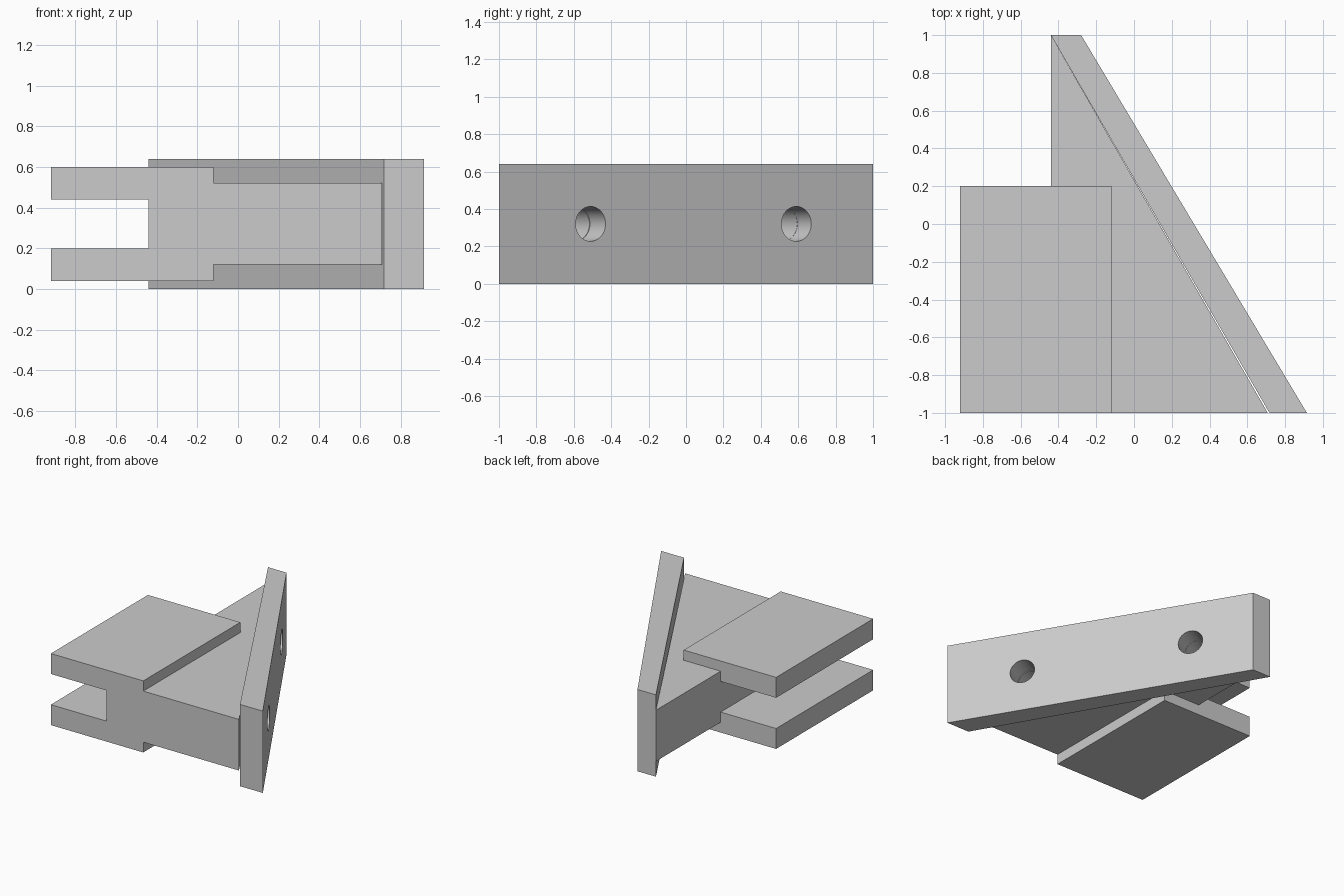
import bpy
import bmesh
import math
from mathutils import Vector

if "Cube" in bpy.data.objects:
    bpy.data.objects.remove(bpy.data.objects["Cube"], do_unlink=True)

GREY = (0.6, 0.6, 0.6, 1.0)
grey = bpy.data.materials.new("plain grey")
grey.use_nodes = True
grey.diffuse_color = GREY
grey.node_tree.nodes["Principled BSDF"].inputs["Base Color"].default_value = GREY


def finish(name, bm):
    """Turn a bmesh into a linked grey object."""
    bmesh.ops.recalc_face_normals(bm, faces=bm.faces)
    mesh = bpy.data.meshes.new(name)
    bm.to_mesh(mesh)
    bm.free()
    mesh.materials.append(grey)
    obj = bpy.data.objects.new(name, mesh)
    bpy.context.collection.objects.link(obj)
    return obj


def prism(name, outline, z0, z1):
    """Extrude a plan outline from z0 up to z1."""
    bm = bmesh.new()
    base = bm.faces.new([bm.verts.new((x, y, z0)) for x, y in outline])
    side = bmesh.ops.extrude_face_region(bm, geom=[base])["geom"]
    top = [v for v in side if isinstance(v, bmesh.types.BMVert)]
    bmesh.ops.translate(bm, verts=top, vec=(0, 0, z1 - z0))
    return finish(name, bm)


def combine(target, tool, operation):
    mod = target.modifiers.new(operation, 'BOOLEAN')
    mod.operation = operation
    mod.solver = 'EXACT'
    mod.object = tool
    bpy.context.view_layer.objects.active = target
    bpy.ops.object.modifier_apply(modifier=mod.name)


# Triangular core with two slabs forming the open jaw
body = prism("wedge_body", [(-0.44, -1), (0.708, -1), (-0.44, 1)], 0.12, 0.52)
for z0 in (0.04, 0.44):
    slab = prism("jaw_slab", [(-0.92, -1), (-0.12, -1), (-0.12, 0.2), (-0.92, 0.2)],
                 z0, z0 + 0.16)
    combine(body, slab, 'UNION')
    bpy.data.objects.remove(slab, do_unlink=True)

# Slanted mounting plate
outer_front, outer_back = Vector((0.915, -1, 0)), Vector((-0.28, 1, 0))
plate = prism("mounting_plate", [(0.717, -1), outer_front.xy, outer_back.xy, (-0.44, 1)],
              0, 0.64)

# Blind bolt holes square to the plate
along = outer_back - outer_front
normal = Vector((along.y, -along.x, 0)).normalized()
DEPTH = 0.38
for y in (-0.51, 0.59):
    mouth = outer_front + along * ((y + 1) / 2) + Vector((0, 0, 0.32))
    bm = bmesh.new()
    bmesh.ops.create_cone(bm, cap_ends=True, segments=40, radius1=0.093, radius2=0.093,
                          depth=DEPTH * 2)
    cutter = finish("hole_cutter", bm)
    cutter.hide_render = True
    cutter.location = mouth
    cutter.rotation_euler = normal.to_track_quat('Z', 'Y').to_euler()
    bpy.context.view_layer.update()
    for part in (plate, body):
        combine(part, cutter, 'DIFFERENCE')
    bpy.data.objects.remove(cutter, do_unlink=True)

# Smooth hole walls, crisp edges elsewhere
for part in (plate, body):
    bpy.ops.object.select_all(action='DESELECT')
    part.select_set(True)
    bpy.context.view_layer.objects.active = part
    bpy.ops.object.shade_smooth_by_angle(angle=math.radians(30))
